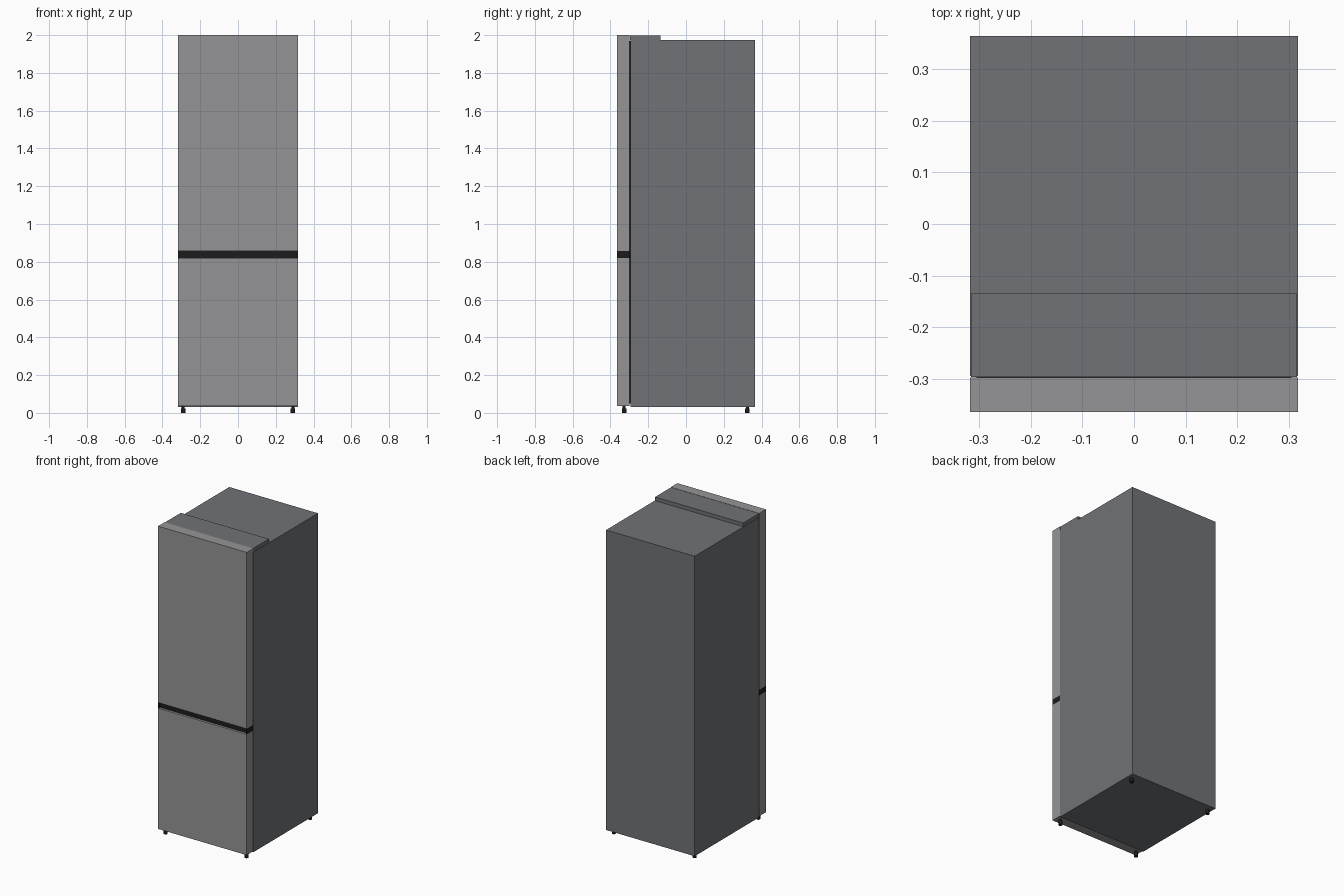
import bpy
from mathutils import Vector

cube = bpy.data.objects.get("Cube")
if cube:
    bpy.data.objects.remove(cube, do_unlink=True)


def material(name, colour):
    mat = bpy.data.materials.new(name)
    mat.use_nodes = True
    mat.diffuse_color = (*colour, 1)
    mat.node_tree.nodes["Principled BSDF"].inputs["Base Color"].default_value = (*colour, 1)
    return mat


door_grey = material("door light grey", (0.30, 0.30, 0.31))
body_grey = material("body slate grey", (0.16, 0.17, 0.185))
black = material("trim black", (0.012, 0.012, 0.013))


def box(name, low, high, mat):
    low, high = Vector(low), Vector(high)
    bpy.ops.mesh.primitive_cube_add(size=1, location=(low + high) / 2)
    obj = bpy.context.object
    obj.name = name
    obj.scale = high - low
    bpy.ops.object.transform_apply(location=False, rotation=False)
    obj.data.materials.append(mat)
    return obj


W = 0.318
FRONT, DOOR_BACK, BACK = -0.365, -0.298, 0.365
GRIP_LOW, GRIP_HIGH = 0.82, 0.856

# Cabinet and raised hinge cover
box("cabinet", (-W, -0.295, 0.03), (W, BACK, 1.975), body_grey)
box("hinge_cover", (-W + 0.002, -0.297, 1.975), (W - 0.002, -0.135, 1.999), body_grey)

# Doors
box("upper_door", (-W, FRONT, GRIP_HIGH), (W, DOOR_BACK, 2.0), door_grey)
box("lower_door", (-W, FRONT, 0.037), (W, DOOR_BACK, GRIP_LOW), door_grey)

# Recessed grip channel between the doors, closed by end caps
box("grip_channel", (-W + 0.004, FRONT + 0.015, GRIP_LOW), (W - 0.004, DOOR_BACK, GRIP_HIGH), black)
for side, name in ((-1, "right"), (1, "left")):
    xs = sorted((side * (W - 0.004), side * W))
    box(name + "_grip_cap", (xs[0], FRONT, GRIP_LOW), (xs[1], DOOR_BACK, GRIP_HIGH), black)

# Door gasket
box("door_gasket", (-W + 0.012, DOOR_BACK, 0.05), (W - 0.012, -0.295, 1.97), black)

# Feet: a slim post on a wider pad
for y, row in ((-0.327, "front"), (0.325, "rear")):
    for x, side in ((-0.29, "right"), (0.29, "left")):
        for part, radius, z0, z1 in (("pad", 0.012, 0, 0.022), ("post", 0.008, 0.022, 0.04)):
            bpy.ops.mesh.primitive_cylinder_add(vertices=16, radius=radius, depth=z1 - z0,
                                                location=(x, y, (z0 + z1) / 2))
            foot = bpy.context.object
            foot.name = f"{row}_{side}_foot_{part}"
            foot.data.materials.append(black)
            bpy.ops.object.shade_smooth_by_angle()
